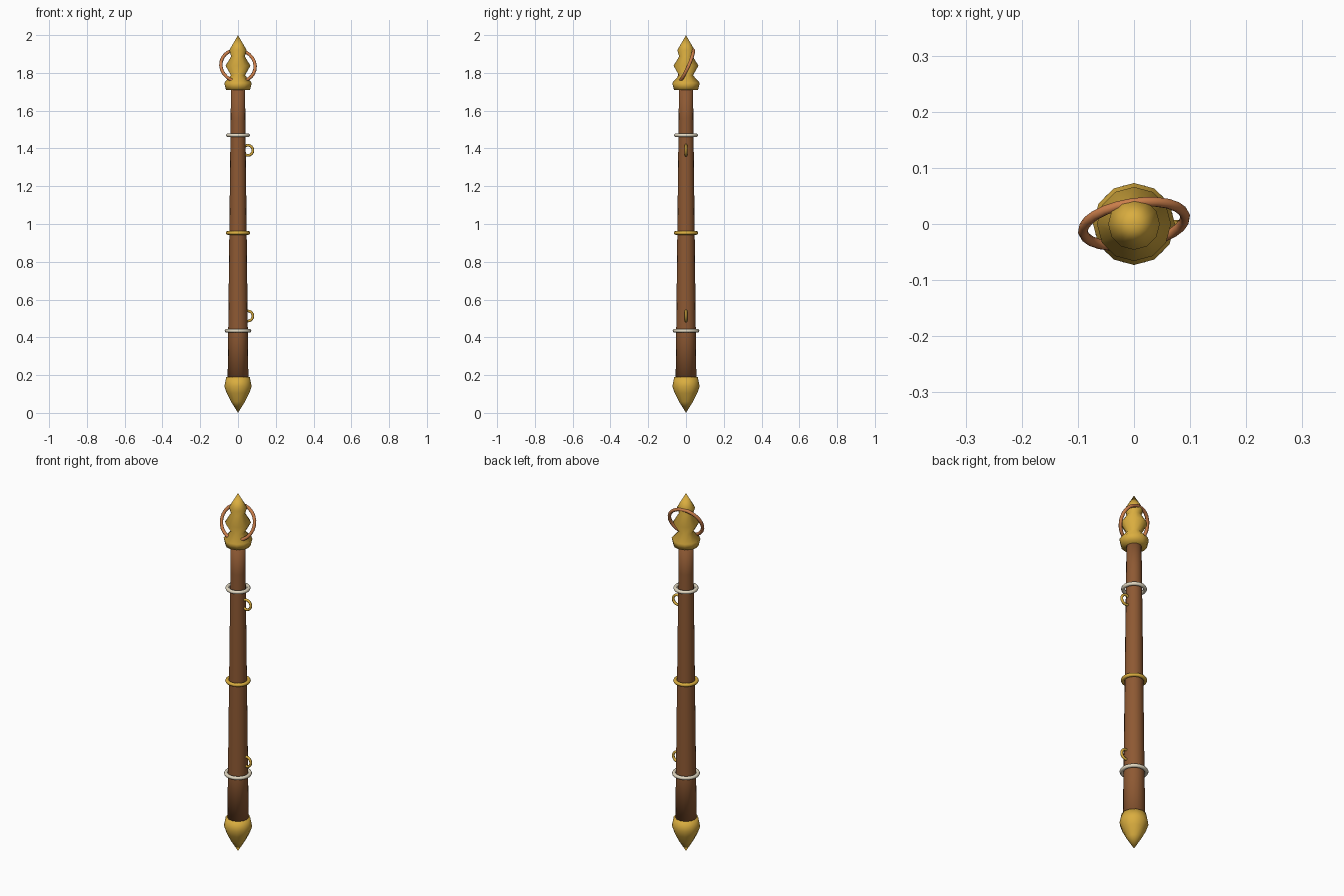
import bpy
import bmesh
from math import radians, pi

cube = bpy.data.objects.get("Cube")
if cube:
    bpy.data.objects.remove(cube, do_unlink=True)


def material(name, rgb):
    m = bpy.data.materials.new(name)
    m.use_nodes = True
    m.diffuse_color = (*rgb, 1)
    m.node_tree.nodes["Principled BSDF"].inputs["Base Color"].default_value = (*rgb, 1)
    return m


gold = material("gold", (0.70, 0.42, 0.05))
wood = material("brown wood", (0.27, 0.10, 0.033))
copper = material("copper", (0.60, 0.21, 0.07))
silver = material("warm silver", (0.75, 0.68, 0.53))


def finish(obj, name, mat, angle):
    obj.name = obj.data.name = name
    obj.data.materials.append(mat)
    bpy.ops.object.select_all(action="DESELECT")
    obj.select_set(True)
    bpy.context.view_layer.objects.active = obj
    bpy.ops.object.shade_smooth_by_angle(angle=radians(angle))


def lathe(name, profile, sides, mat, angle):
    """Spin a (radius, height) profile around z; open ends are capped."""
    bm = bmesh.new()
    verts = [bm.verts.new((0, r, z)) for r, z in profile]
    edges = [bm.edges.new(pair) for pair in zip(verts, verts[1:])]
    bmesh.ops.spin(bm, geom=verts + edges, cent=(0, 0, 0), axis=(0, 0, 1),
                   angle=2 * pi, steps=sides, use_duplicate=False)
    bmesh.ops.remove_doubles(bm, verts=bm.verts, dist=0.0001)
    bmesh.ops.holes_fill(bm, edges=[e for e in bm.edges if e.is_boundary], sides=0)
    bmesh.ops.recalc_face_normals(bm, faces=bm.faces)
    mesh = bpy.data.meshes.new(name)
    bm.to_mesh(mesh)
    bm.free()
    obj = bpy.data.objects.new(name, mesh)
    bpy.context.collection.objects.link(obj)
    finish(obj, name, mat, angle)


def ring(name, at, major, minor, mat, turn=(0, 0, 0), sides=24):
    bpy.ops.mesh.primitive_torus_add(
        location=at, rotation=[radians(a) for a in turn], major_radius=major,
        minor_radius=minor, major_segments=sides, minor_segments=8)
    finish(bpy.context.object, name, mat, 80)


# Tapered shaft, softly shaded into its ends
lathe("shaft", [(0.055, 0.17), (0.052, 0.42), (0.039, 1.56), (0.037, 1.73)],
      16, wood, 120)

# Pointed foot and stepped head
lathe("foot_cap", [(0, 0), (0.037, 0.06), (0.06, 0.105), (0.072, 0.14), (0.062, 0.19)],
      12, gold, 80)
lathe("head_finial", [(0.064, 1.71), (0.073, 1.747), (0.037, 1.787), (0.066, 1.838),
                      (0.036, 1.887), (0.046, 1.92), (0, 2.0)], 12, gold, 80)

# Bands around the shaft
ring("upper_band", (0, 0, 1.47), 0.054, 0.01, silver)
ring("middle_band", (0, 0, 0.953), 0.055, 0.01, gold)
ring("lower_band", (0, 0, 0.435), 0.061, 0.01, silver)

# Strap loops on the left side
for name, z in (("upper_loop", 1.39), ("lower_loop", 0.513)):
    ring(name, (0.052, 0, z), 0.027, 0.007, gold, (90, 0, 0), 16)

# Tilted ring through the head
ring("head_ring", (0, 0, 1.838), 0.092, 0.009, copper, (66, 0, 9), 24)
